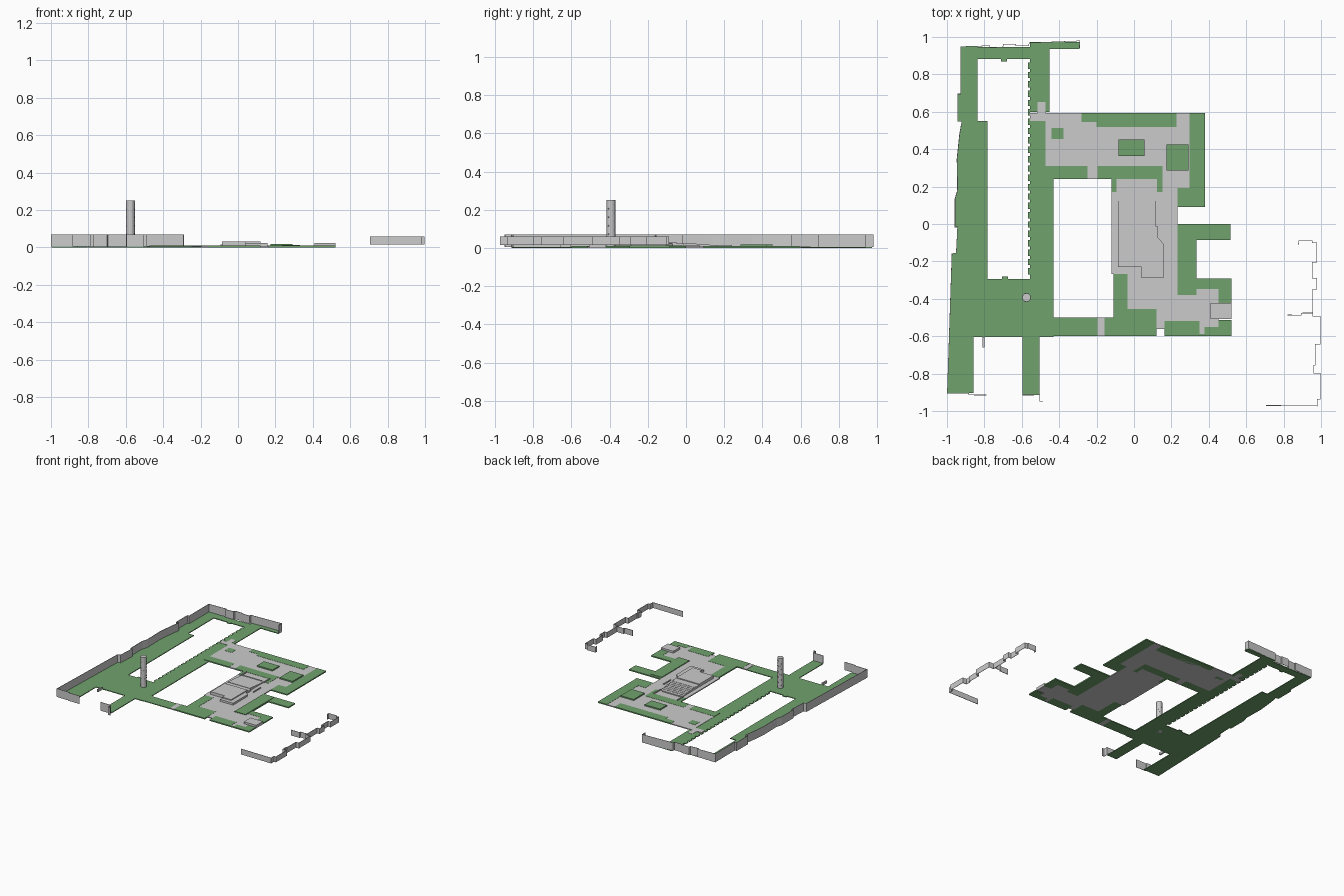
import bpy, bmesh, math

# Plan coordinates are written in hundredths of a unit
S = 0.01
green = bpy.data.materials.new("grass")
green.diffuse_color = (0.16, 0.36, 0.15, 1)


def finish(name, bm, mat=None):
    bmesh.ops.recalc_face_normals(bm, faces=bm.faces[:])
    me = bpy.data.meshes.new(name)
    bm.to_mesh(me)
    bm.free()
    ob = bpy.data.objects.new(name, me)
    bpy.context.collection.objects.link(ob)
    if mat:
        me.materials.append(mat)
    return ob


def prism(bm, pts, z0, z1):
    f = bm.faces.new([bm.verts.new((x * S, y * S, z0)) for x, y in pts])
    r = bmesh.ops.extrude_face_region(bm, geom=[f])
    for v in r["geom"]:
        if isinstance(v, bmesh.types.BMVert):
            v.co.z = z1


def slabs(name, rects, z0, z1, mat=None):
    bm = bmesh.new()
    for x0, x1, y0, y1 in rects:
        prism(bm, [(x0, y0), (x1, y0), (x1, y1), (x0, y1)], z0, z1)
    return finish(name, bm, mat)


def polygon(name, pts, z0, z1, mat=None):
    bm = bmesh.new()
    prism(bm, pts, z0, z1)
    return finish(name, bm, mat)


def wall(name, paths, z0, z1, t=0.004):
    bm = bmesh.new()
    for path in paths:
        cols = [[bm.verts.new((x * S, y * S, z)) for z in (z0, z1)] for x, y in path]
        for a, b in zip(cols, cols[1:]):
            bm.faces.new((a[0], b[0], b[1], a[1]))
    ob = finish(name, bm)
    m = ob.modifiers.new("thickness", 'SOLIDIFY')
    m.thickness = t
    m.offset = 0
    return ob


# West lawn follows the crooked boundary wall
west = [(-99.8, -90.4), (-97.3, -16), (-95, -15.5), (-94.3, -1.6), (-95.7, -1.6), (-95.7, 13.4),
        (-94.3, 18), (-94.6, 34.8), (-93.2, 48.1), (-92, 55), (-94.3, 55), (-94.3, 69.5),
        (-92.7, 69.5), (-92.7, 94.8)]
polygon("west_lawn", west + [(-83.6, 94.8), (-83.6, 55), (-78.3, 55), (-78.3, -60.5),
                             (-85.7, -60.5), (-85.7, -90.4)], 0, 0.006, green)

# Lawns around the long court
slabs("court_lawns", [
    (-83.6, -45.1, 88.2, 94.6), (-55.5, -29.1, 93.5, 97.3),
    (-55.5, -51.5, 59.9, 88.2), (-51.5, -45.1, 65.2, 88.2), (-47.3, -45.1, 59.9, 65.2),
    (-55.5, -47.3, 24, 55), (-55.5, -43, -29.4, 24), (-78.3, -43, -60.3, -29.4),
    (-43, -19.5, -59.9, -50), (-59.6, -50.5, -91.4, -60.3), (-71, -68, 87, 88.2),
    (-70.5, -67.5, -29.4, -28)], 0, 0.006, green)

# Row of pilaster teeth along the court edge
slabs("court_edge_teeth", [(-56.8, -55.5, -27 + i * 5, -23.6 + i * 5) for i in range(23)],
      0, 0.006, green)

# Lawns around the paved area
slabs("plaza_lawns", [
    (-28, -20, 54.5, 59.4), (-20, 22.7, 51.9, 59.4), (29.6, 37.9, 9.1, 59.4),
    (23.2, 29.6, 9.1, 19.3), (-47.3, -24.8, 24, 31), (-19.5, 15.2, 24, 31),
    (-12, -9.3, 17.1, 24), (12, 15.2, 17.1, 24), (-44, -37.7, 45.5, 51.3),
    (23.2, 51.5, -8.6, 0), (23.2, 33.4, -38, -8.6), (33.4, 52, -34.8, -29.2),
    (45.1, 52, -42.2, -34.8), (-11, -3.5, -50, -26.7), (-15.8, -3.5, -59.9, -50),
    (-3.5, 12, -59.9, -45.5), (16.3, 35, -59.9, -51.9), (37.7, 45.1, -59.9, -55.1),
    (45.1, 52, -59.9, -51.2), (35, 37.7, -59.9, -58.8)], 0, 0.0095, green)

# Paving
slabs("paving", [
    (-47.3, 29.6, 31, 55), (-55.5, -28, 55, 59.4), (-28, -20, 51.9, 54.5),
    (-51.5, -47.3, 59.4, 65.2), (22.7, 29.6, 51.9, 59.4), (-24.8, -19.5, 24, 31),
    (15.2, 23.2, -45.5, 31), (23.2, 29.6, 19.3, 31), (-12, 15.2, -26.7, 17.1),
    (-9.3, 12, 17.1, 24), (-3.5, 15.2, -45.5, -26.7), (12, 16.3, -56.1, -45.5),
    (15.2, 45.1, -51.9, -38), (33.4, 45.1, -38, -34.8), (35, 45.1, -55.1, -51.9),
    (35, 37.7, -58.8, -55.1), (-19.5, -15.8, -59.9, -50)], 0, 0.008)

# Raised lawn beds and the small paved block
slabs("raised_beds", [(-8.3, 5.6, 36.4, 45.2), (17.4, 29.1, 28.5, 42.5)], 0.004, 0.018, green)
slabs("raised_bed_east", [(23.4, 33.2, -37.8, -2)], 0.004, 0.013, green)
slabs("paved_block", [(40.9, 52, -50.8, -42.2)], 0, 0.024)

# Stepped central terrace
polygon("terrace", [(-8.5, -23), (4, -23), (4, -28.9), (15.8, -28.9), (15.8, -10.5),
                    (12.5, -7), (12.5, -1), (-8.5, -1)], 0.004, 0.024)
polygon("terrace_top", [(-8.5, -23), (4, -23), (4, -26), (12, -26), (12, -5), (-8.5, -5)],
        0.02, 0.031)

# Broad stairs falling from the terrace
bm = bmesh.new()
for i in range(8):
    y = -1 + i * 2.2
    prism(bm, [(-8.5, y), (11.5, y), (11.5, y + 2.2), (-8.5, y + 2.2)], 0.004, 0.027 - i * 0.002)
finish("stairs", bm)
slabs("stair_kerbs", [(-9.3, -8.5, 16, 24), (11.5, 12.3, 16, 24), (-6.5, 9.5, 16.6, 17.5),
                      (15, 15.7, -2, 7)], 0.004, 0.016)

# Boundary walls
wall("west_boundary_wall", [
    [(-78.8, -91.4), (-88.4, -91.4), (-88.4, -90.6)] + west +
    [(-77.2, 95.3), (-77.2, 94.1), (-70.2, 94.6), (-69.7, 96), (-63.3, 96), (-63.3, 95.2),
     (-56.4, 95.2), (-56, 96.8), (-29.1, 97.9), (-29.1, 94)],
    [(-59.6, -91.4), (-50.5, -91.4), (-50.5, -94.7), (-48.7, -94.7)]], 0.004, 0.07)
slabs("gate_stub", [(-81, -79.8, -66, -60.5)], 0.0, 0.02)
wall("east_boundary_wall", [
    [(70.6, -97), (98, -97.3), (98, -93.6), (99.7, -93.6), (99.7, -79.7), (96.2, -79.7),
     (96.2, -75.5), (97, -75.5), (97, -64.2), (99.7, -64.2), (99.7, -49.2), (95.6, -49.2),
     (95.6, -34.8), (97.8, -34.8), (97.8, -28.9), (95.4, -28.9), (95.4, -20.5),
     (97.8, -20.5), (97.8, -10), (95.4, -10), (95.4, -9), (88, -9), (88, -11)],
    [(95.6, -47.6), (89.5, -47.6), (89.5, -48.7), (82, -48.7)]], 0.015, 0.06)

# Tall round tower with small window frames winding up it
bm = bmesh.new()
R, CX, CY = 2.3, -57.5, -39.3
prism(bm, [(CX + R * math.cos(i * math.pi / 8), CY + R * math.sin(i * math.pi / 8))
           for i in range(16)], 0, 0.25)
tower = finish("tower", bm)
bm = bmesh.new()
for level in range(10):
    for i in range(8):
        a = (2 * i + 0.5 + level % 2) * math.pi / 8
        c, s = math.cos(a), math.sin(a)
        pts = [(CX + c * r - s * w, CY + s * r + c * w)
               for r, w in ((2.1, -.2), (2.4, -.2), (2.4, .2), (2.1, .2))]
        z = 0.025 + level * 0.022
        prism(bm, pts, z, z + 0.008)
finish("tower_windows", bm)
